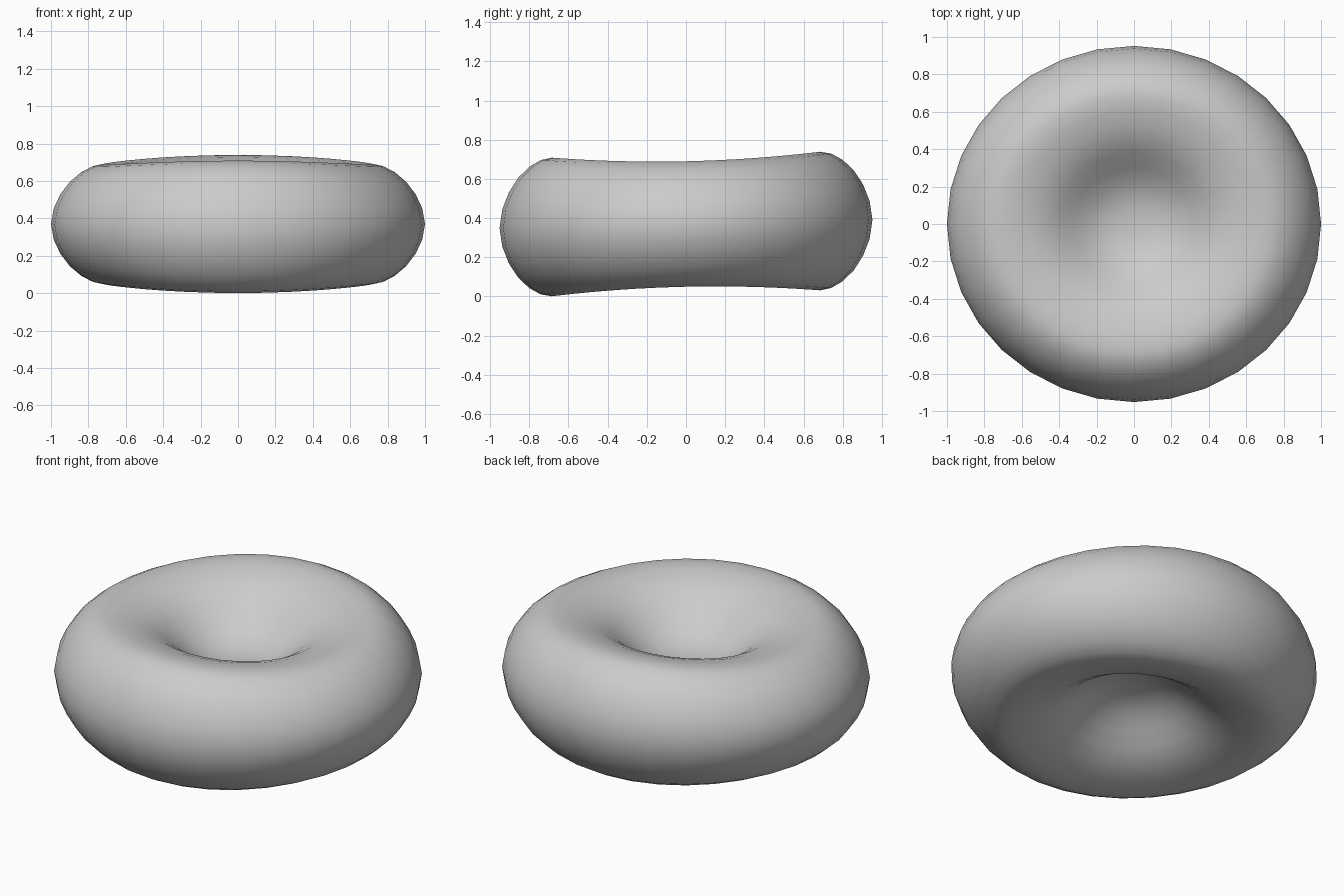
import bpy, bmesh
from math import atan2, cos, pi
from mathutils import Matrix

cube = bpy.data.objects.get("Cube")
if cube:
    bpy.data.objects.remove(cube)

# Single plain grey material
GREY = (0.6, 0.6, 0.6, 1)
mat = bpy.data.materials.new("plain grey")
mat.use_nodes = True
mat.diffuse_color = GREY
mat.node_tree.nodes["Principled BSDF"].inputs["Base Color"].default_value = GREY

# Upper half of the dimpled profile: radius, height above the mid plane
upper = [(0, .07), (.08, .074), (.16, .088), (.24, .122), (.32, .175), (.40, .238),
         (.48, .285), (.56, .313), (.64, .33), (.72, .337), (.78, .325), (.84, .293),
         (.90, .24), (.95, .17), (.985, .09), (1, 0)]
profile = upper + [(r, -h) for r, h in reversed(upper[:-1])]

# Revolve the profile into a closed biconcave disc
bm = bmesh.new()
verts = [bm.verts.new((r, 0, h)) for r, h in profile]
edges = [bm.edges.new(pair) for pair in zip(verts, verts[1:])]
bmesh.ops.spin(bm, geom=verts + edges, axis=(0, 0, 1), cent=(0, 0, 0),
               angle=2 * pi, steps=32, use_duplicate=False)
bmesh.ops.remove_doubles(bm, verts=bm.verts, dist=0.001)
bmesh.ops.recalc_face_normals(bm, faces=bm.faces)

# Thicken the front and back of the rim, tilt slightly, and flatten to an oval
for v in bm.verts:
    r = v.co.xy.length
    v.co.z *= 1 - 0.05 * r / 0.72 * cos(2 * atan2(v.co.y, v.co.x))
    v.co.z += 0.37 + 0.021 * v.co.y
bmesh.ops.transform(bm, matrix=Matrix.Diagonal((1, 0.952, 1, 1)), verts=bm.verts)

mesh = bpy.data.meshes.new("dimpled_disc")
bm.to_mesh(mesh)
bm.free()
mesh.materials.append(mat)
disc = bpy.data.objects.new("dimpled_disc", mesh)
bpy.context.collection.objects.link(disc)

# Smooth shading all over
mesh.shade_smooth()
